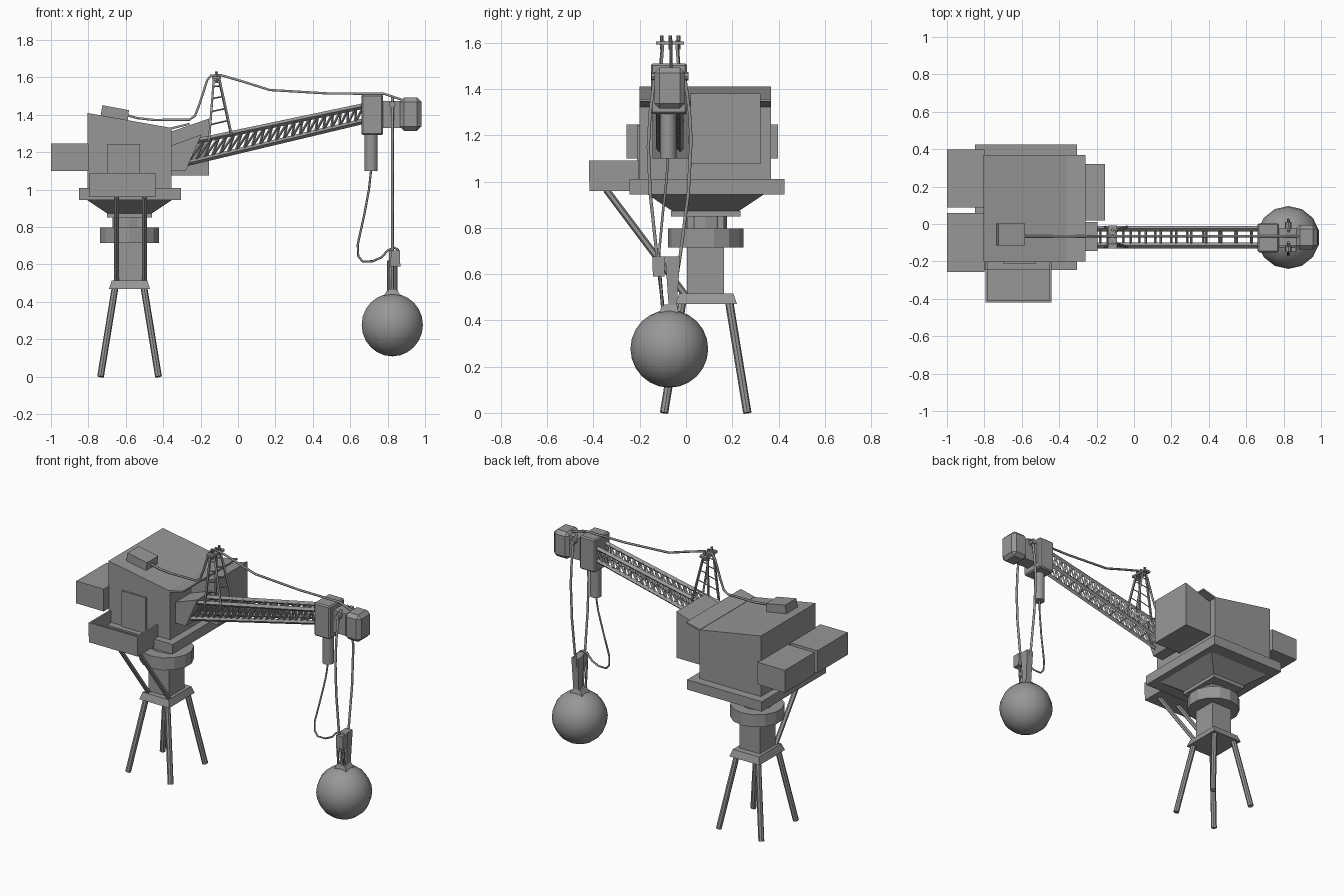
import bpy, bmesh, math
from mathutils import Vector

if "Cube" in bpy.data.objects:
    bpy.data.objects.remove(bpy.data.objects["Cube"])

steel = bpy.data.materials.new("grey_steel")
steel.diffuse_color = (0.31, 0.31, 0.31, 1)
steel.use_nodes = True
steel.node_tree.nodes["Principled BSDF"].inputs["Base Color"].default_value = steel.diffuse_color


def finish(name, bm, smooth=None):
    bmesh.ops.recalc_face_normals(bm, faces=bm.faces)
    me = bpy.data.meshes.new(name)
    bm.to_mesh(me)
    bm.free()
    ob = bpy.data.objects.new(name, me)
    bpy.context.collection.objects.link(ob)
    me.materials.append(steel)
    if smooth:
        bpy.context.view_layer.objects.active = ob
        ob.select_set(True)
        bpy.ops.object.shade_smooth_by_angle(angle=math.radians(smooth))
        ob.select_set(False)
    return ob


def add_frustum(bm, x0, x1, y0, y1, z0, z1, grow=(0, 0)):
    """Box whose top is widened by grow on each side."""
    gx, gy = grow
    lo = [bm.verts.new(p) for p in ((x0, y0, z0), (x1, y0, z0), (x1, y1, z0), (x0, y1, z0))]
    hi = [bm.verts.new(p) for p in ((x0 - gx, y0 - gy, z1), (x1 + gx, y0 - gy, z1),
                                    (x1 + gx, y1 + gy, z1), (x0 - gx, y1 + gy, z1))]
    bm.faces.new(lo)
    bm.faces.new(hi)
    for i in range(4):
        j = (i + 1) % 4
        bm.faces.new((lo[i], lo[j], hi[j], hi[i]))


def box(name, *dims, grow=(0, 0), bevel=0):
    bm = bmesh.new()
    add_frustum(bm, *dims, grow=grow)
    if bevel:
        bmesh.ops.bevel(bm, geom=bm.edges[:], offset=bevel, segments=1, affect='EDGES')
    return finish(name, bm)


def side_profile(name, pts, y0, y1):
    """Extrude an x-z outline along y."""
    bm = bmesh.new()
    a = [bm.verts.new((x, y0, z)) for x, z in pts]
    b = [bm.verts.new((x, y1, z)) for x, z in pts]
    bm.faces.new(a)
    bm.faces.new(b)
    for i in range(len(pts)):
        j = (i + 1) % len(pts)
        bm.faces.new((a[i], a[j], b[j], b[i]))
    return finish(name, bm)


def add_bar(bm, p, q, r, sides=4):
    p, q = Vector(p), Vector(q)
    d = q - p
    res = bmesh.ops.create_cone(bm, cap_ends=True, segments=sides, radius1=r, radius2=r, depth=d.length)
    m = d.to_track_quat('Z', 'Y').to_matrix().to_4x4()
    m.translation = (p + q) / 2
    bmesh.ops.transform(bm, matrix=m, verts=res['verts'])


def bars(name, segs, r, sides=4, smooth=None):
    bm = bmesh.new()
    for p, q in segs:
        add_bar(bm, p, q, r, sides)
    return finish(name, bm, smooth)


def cable(name, pts, r):
    cu = bpy.data.curves.new(name, 'CURVE')
    cu.dimensions = '3D'
    cu.bevel_depth = r
    cu.bevel_resolution = 1
    cu.use_fill_caps = True
    sp = cu.splines.new('POLY')
    sp.points.add(len(pts) - 1)
    for pt, co in zip(sp.points, pts):
        pt.co = (*co, 1)
    ob = bpy.data.objects.new(name, cu)
    bpy.context.collection.objects.link(ob)
    cu.materials.append(steel)


CX, CY, BY = -0.58, 0.085, -0.07   # pedestal centre and boom centreline
SIGNS = (-1, 1)

# Pedestal
bars("legs", [((CX + sx * 0.155, CY + sy * 0.18, 0.0), (CX + sx * 0.075, CY + sy * 0.10, 0.49))
              for sx in SIGNS for sy in SIGNS], 0.018, 8, 40)
box("leg_plate", CX - 0.11, CX + 0.11, CY - 0.13, CY + 0.135, 0.47, 0.515, grow=(-0.015, -0.015))
box("column", CX - 0.075, CX + 0.075, CY - 0.08, CY + 0.08, 0.515, 0.86)
bars("turning_ring", [((CX, CY, 0.715), (CX, CY, 0.797))], 0.163, 14)
bars("neck", [((CX, CY, 0.79), (CX, CY, 0.86))], 0.092, 12)
box("neck_plate", CX - 0.12, CX + 0.12, CY - 0.15, CY + 0.15, 0.85, 0.873)
box("platform_cone", CX - 0.12, CX + 0.12, CY - 0.145, CY + 0.145, 0.873, 0.947, grow=(0.11, 0.11))
box("platform", -0.85, -0.305, -0.245, 0.425, 0.945, 1.01)

# Machine house
side_profile("house", [(-0.805, 1.01), (-0.355, 1.01), (-0.355, 1.33), (-0.805, 1.41)], -0.2, 0.368)
side_profile("roof_lip", [(-0.36, 1.32), (-0.26, 1.347), (-0.26, 1.357), (-0.36, 1.333)], -0.2, 0.368)
side_profile("front_cab", [(-0.36, 1.075), (-0.155, 1.075), (-0.155, 1.38), (-0.36, 1.31)], 0.02, 0.322)
box("door", -0.7, -0.525, -0.212, -0.19, 1.01, 1.245)
box("counterweight_right", -1.0, -0.80, -0.257, 0.06, 1.10, 1.247)
box("counterweight_left", -1.0, -0.80, 0.088, 0.398, 1.10, 1.247)
side_profile("roof_box", [(-0.735, 1.392), (-0.59, 1.365), (-0.583, 1.425), (-0.725, 1.452)], -0.115, 0.002)

# Side balcony: open tray on two struts
bm = bmesh.new()
add_frustum(bm, -0.795, -0.44, -0.418, -0.205, 0.96, 1.0)
add_frustum(bm, -0.795, -0.44, -0.42, -0.408, 1.0, 1.09)
for x in (-0.795, -0.452):
    add_frustum(bm, x, x + 0.012, -0.408, -0.205, 1.0, 1.09)
finish("balcony", bm)
bars("balcony_struts", [((x, -0.345, 0.965), (x, 0.0, 0.505)) for x in (-0.65, -0.5)], 0.015, 6)

# Boom
side_profile("boom_foot", [(-0.36, 1.10), (-0.28, 1.10), (-0.195, 1.295), (-0.36, 1.235)], -0.145, 0.012)


def low(t):
    return Vector((-0.27 + 0.94 * t, 0, 1.142 + 0.224 * t))


def high(t):
    return Vector((-0.22 + 0.89 * t, 0, 1.26 + 0.187 * t))


chords, braces = [], []
N = 22
for s in SIGNS:
    off = Vector((0, BY + s * 0.045, 0))
    chords += [(low(0) + off, low(1) + off), (high(0) + off, high(1) + off)]
    for i in range(N):
        a, b = i / N, (i + 1) / N
        braces += [(low(a) + off, high(b) + off), (high(b) + off, low(b) + off)]
for i in range(1, N, 2):
    for f in (low, high):
        braces.append((f(i / N) + Vector((0, BY - 0.045, 0)), f(i / N) + Vector((0, BY + 0.045, 0))))
bars("boom_chords", chords, 0.015)
bars("boom_lattice", braces, 0.0065)

# Boom head
box("boom_head", 0.66, 0.775, -0.152, 0.004, 1.292, 1.51, bevel=0.008)
box("head_link", 0.77, 0.875, -0.115, -0.025, 1.33, 1.475)
box("head_tip", 0.865, 0.98, -0.137, -0.005, 1.315, 1.492, bevel=0.022)
bars("pulley_axle", [((0.825, -0.15, 1.455), (0.825, 0.01, 1.455))], 0.018, 8)
bars("hanging_cylinder", [((0.712, -0.077, 1.10), (0.712, -0.077, 1.30))], 0.035, 12, 40)

# Mast on the boom with rungs and top fittings
legs, rungs = [], []
for s in SIGNS:
    back = (Vector((-0.155, BY + s * 0.055, 1.26)), Vector((-0.128, BY + s * 0.03, 1.61)))
    front = (Vector((-0.035, BY + s * 0.055, 1.29)), Vector((-0.105, BY + s * 0.03, 1.61)))
    legs += [back, front]
    rungs += [(back[0].lerp(back[1], t), front[0].lerp(front[1], t)) for t in (0.25, 0.45, 0.65, 0.83)]
bars("mast_legs", legs, 0.008)
bars("mast_rungs", rungs, 0.004)
box("mast_top", -0.14, -0.092, -0.13, -0.008, 1.592, 1.606)
bars("mast_pins", [((-0.115, y, 1.57), (-0.115, y, 1.632)) for y in (-0.105, -0.068, -0.032)], 0.008, 6)

# Hoses and hoist cables
cable("roof_hose", [(x, -0.065, z) for x, z in (
    (-0.6, 1.40), (-0.54, 1.383), (-0.45, 1.373), (-0.26, 1.374), (-0.23, 1.395), (-0.205, 1.46), (-0.165, 1.585),
    (-0.145, 1.61), (-0.09, 1.612), (0.02, 1.58), (0.17, 1.533), (0.49, 1.514), (0.78, 1.513), (0.88, 1.48))], 0.007)
cable("loose_hose", [(0.712, -0.077, 1.11), (0.70, -0.085, 1.0), (0.675, -0.10, 0.866), (0.64, -0.115, 0.706),
                     (0.643, -0.118, 0.645), (0.665, -0.12, 0.617), (0.72, -0.12, 0.617), (0.77, -0.12, 0.64),
                     (0.80, -0.12, 0.675), (0.835, -0.12, 0.69), (0.855, -0.12, 0.68), (0.857, -0.12, 0.62)], 0.006)
cable("hoist_cable_front", [(0.825, y, z) for y, z in (
    (-0.10, 1.49), (-0.137, 1.44), (-0.155, 1.30), (-0.163, 1.15), (-0.155, 0.95), (-0.13, 0.72), (-0.10, 0.46))], 0.008)
cable("hoist_cable_back", [(0.825, y, z) for y, z in (
    (-0.04, 1.49), (-0.002, 1.43), (0.015, 1.30), (0.022, 1.18), (0.01, 0.95), (-0.025, 0.68), (-0.06, 0.46))], 0.008)

# Hook block and wrecking ball
box("hook_block", 0.81, 0.85, -0.075, -0.04, 0.46, 0.675, grow=(0.004, 0.015))
box("hose_socket", 0.815, 0.868, -0.143, -0.093, 0.59, 0.675, grow=(-0.003, 0.003))
bars("hook_rods", [((0.825 + s * 0.022, -0.1, 0.44), (0.825 + s * 0.022, -0.115, 0.62)) for s in SIGNS], 0.007, 6)
box("ball_cap", 0.765, 0.885, -0.12, -0.025, 0.405, 0.468, grow=(-0.035, -0.015))
bm = bmesh.new()
bmesh.ops.create_uvsphere(bm, u_segments=14, v_segments=12, radius=0.168)
bmesh.ops.translate(bm, verts=bm.verts, vec=(0.825, -0.072, 0.277))
finish("wrecking_ball", bm, 60)
